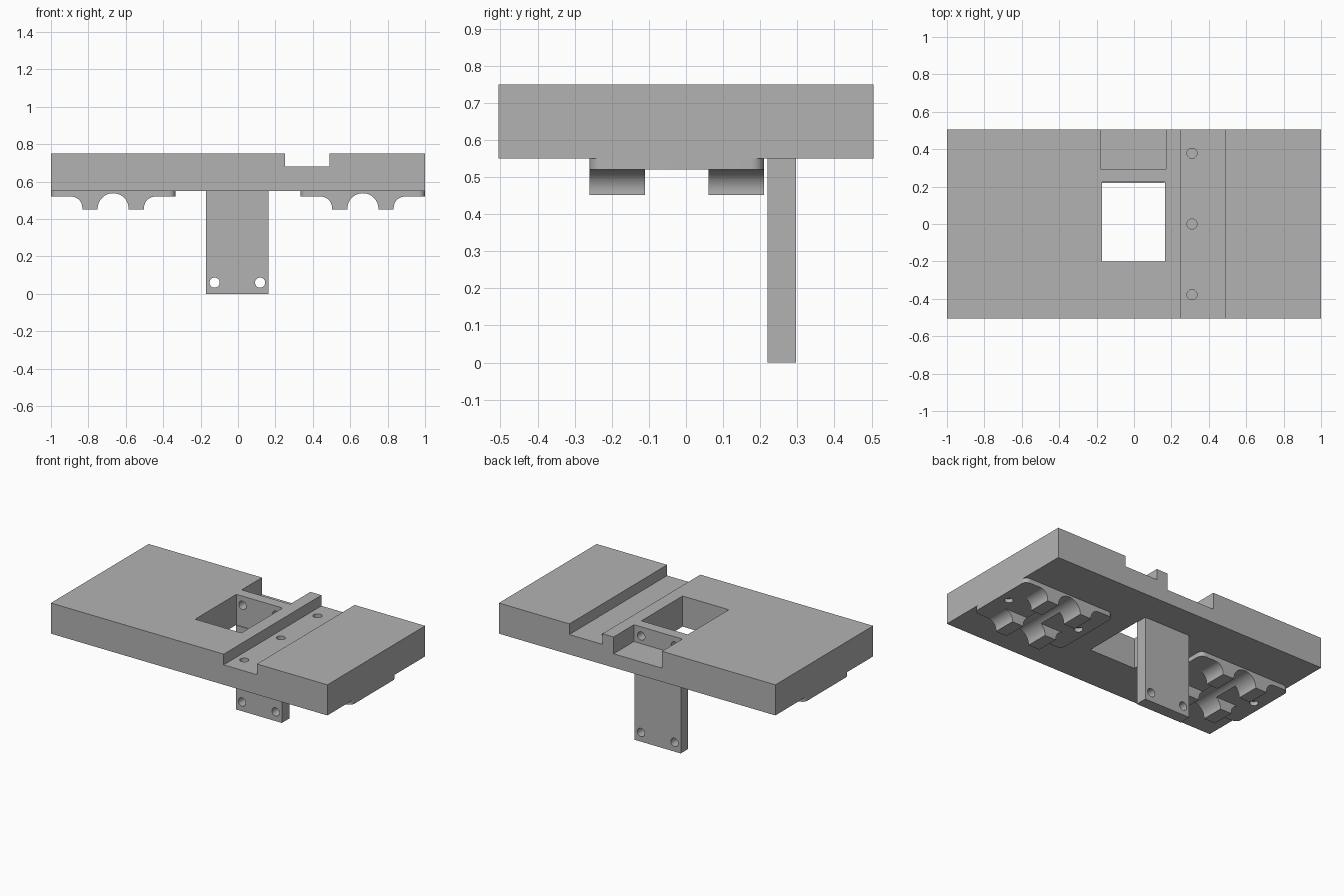
import bpy, bmesh, math
from mathutils import Matrix

cube = bpy.data.objects.get("Cube")
if cube:
    bpy.data.objects.remove(cube, do_unlink=True)

grey = bpy.data.materials.new("light_grey")
grey.use_nodes = True
grey.diffuse_color = (0.45, 0.45, 0.45, 1)
grey.node_tree.nodes["Principled BSDF"].inputs["Base Color"].default_value = (0.45, 0.45, 0.45, 1)


def make(name, bm):
    bmesh.ops.recalc_face_normals(bm, faces=bm.faces)
    mesh = bpy.data.meshes.new(name)
    bm.to_mesh(mesh)
    bm.free()
    mesh.materials.append(grey)
    ob = bpy.data.objects.new(name, mesh)
    bpy.context.collection.objects.link(ob)
    return ob


def box(name, x, y, z, corner=0):
    bm = bmesh.new()
    size = [b - a for a, b in (x, y, z)]
    mid = [(a + b) / 2 for a, b in (x, y, z)]
    bmesh.ops.create_cube(bm, size=1, matrix=Matrix.Translation(mid) @ Matrix.Diagonal((*size, 1)))
    if corner:
        upright = [e for e in bm.edges if abs(e.verts[0].co.z - e.verts[1].co.z) > 0.001]
        bmesh.ops.bevel(bm, geom=upright, offset=corner, segments=8, affect='EDGES', profile=0.5)
    return make(name, bm)


def rod(name, centre, radius, length, axis='Z'):
    bm = bmesh.new()
    turn = Matrix.Rotation(math.pi / 2, 4, 'X') if axis == 'Y' else Matrix.Identity(4)
    bmesh.ops.create_cone(bm, cap_ends=True, segments=48, radius1=radius, radius2=radius,
                          depth=length, matrix=Matrix.Translation(centre) @ turn)
    return make(name, bm)


def prism(name, outline, y0, y1):
    bm = bmesh.new()
    face = bm.faces.new([bm.verts.new((x, y0, z)) for x, z in outline])
    out = bmesh.ops.extrude_face_region(bm, geom=[face])
    verts = [v for v in out["geom"] if isinstance(v, bmesh.types.BMVert)]
    bmesh.ops.translate(bm, verts=verts, vec=(0, y1 - y0, 0))
    return make(name, bm)


def select(ob):
    bpy.ops.object.select_all(action='DESELECT')
    ob.select_set(True)
    bpy.context.view_layer.objects.active = ob


def combine(ob, others, operation='DIFFERENCE'):
    select(ob)
    for other in others:
        mod = ob.modifiers.new("cut", 'BOOLEAN')
        mod.operation, mod.solver, mod.object = operation, 'EXACT', other
        bpy.ops.object.modifier_apply(modifier=mod.name)
        bpy.data.objects.remove(other, do_unlink=True)


def arc(cx, cz, r, start, end, n=14):
    angles = [math.radians(start + (end - start) * i / n) for i in range(n + 1)]
    return [(cx + r * math.cos(a), cz + r * math.sin(a)) for a in angles]


BOTTOM, TOP = 0.55, 0.75

# Deck with a long groove, a window, a rear notch and blind screw holes
deck = box("deck", (-1, 1), (-0.505, 0.505), (BOTTOM, TOP))
cuts = [box("groove", (0.25, 0.49), (-1, 1), (0.68, 1)),
        box("window", (-0.17, 0.165), (-0.2, 0.225), (0.4, 1)),
        box("notch", (-0.18, 0.17), (0.295, 1), (0.64, 1))]
cuts += [rod("screw_hole", (0.31, y, 0.68), 0.027, 0.16) for y in (-0.378, 0, 0.378)]
cuts += [rod("wall_hole", (x, 0.26, 0.69), 0.027, 0.12, 'Y') for x in (-0.125, 0.118)]
combine(deck, cuts)

# Hanging plate with two screw holes
plate = box("hanging_plate", (-0.17, 0.163), (0.22, 0.297), (0, BOTTOM))
combine(plate, [rod("plate_hole", (x, 0.26, 0.06), 0.027, 0.3, 'Y') for x in (-0.125, 0.118)])

# Bearing holders: a thin flange with two flared cradles and a round channel
FOOT = 0.452
for side, cx in (("right", -0.6675), ("left", 0.6675)):
    holder = box(side + "_bearing_holder", (cx - 0.3325, cx + 0.3325), (-0.26, 0.21),
                 (0.52, BOTTOM + 0.004), 0.035)
    outline = [(cx - 0.225, 0.53)] + arc(cx - 0.225, 0.46, 0.06, 90, 0)
    outline += [(cx - 0.165, FOOT), (cx + 0.165, FOOT)]
    outline += arc(cx + 0.225, 0.46, 0.06, 180, 90) + [(cx + 0.225, 0.53)]
    cradles = [prism("cradle", outline, a, b) for a, b in ((-0.26, -0.11), (0.06, 0.21))]
    combine(holder, cradles, 'UNION')
    cuts = [rod("channel", (cx, 0, FOOT + 0.003), 0.083, 1, 'Y')]
    cuts += [rod("flange_hole", (cx + s * 0.265, -0.025, 0.52), 0.026, 0.05) for s in (-1, 1)]
    combine(holder, cuts)

for ob in bpy.context.collection.objects:
    if ob.type == 'MESH':
        select(ob)
        bpy.ops.object.shade_smooth_by_angle(angle=math.radians(30))
